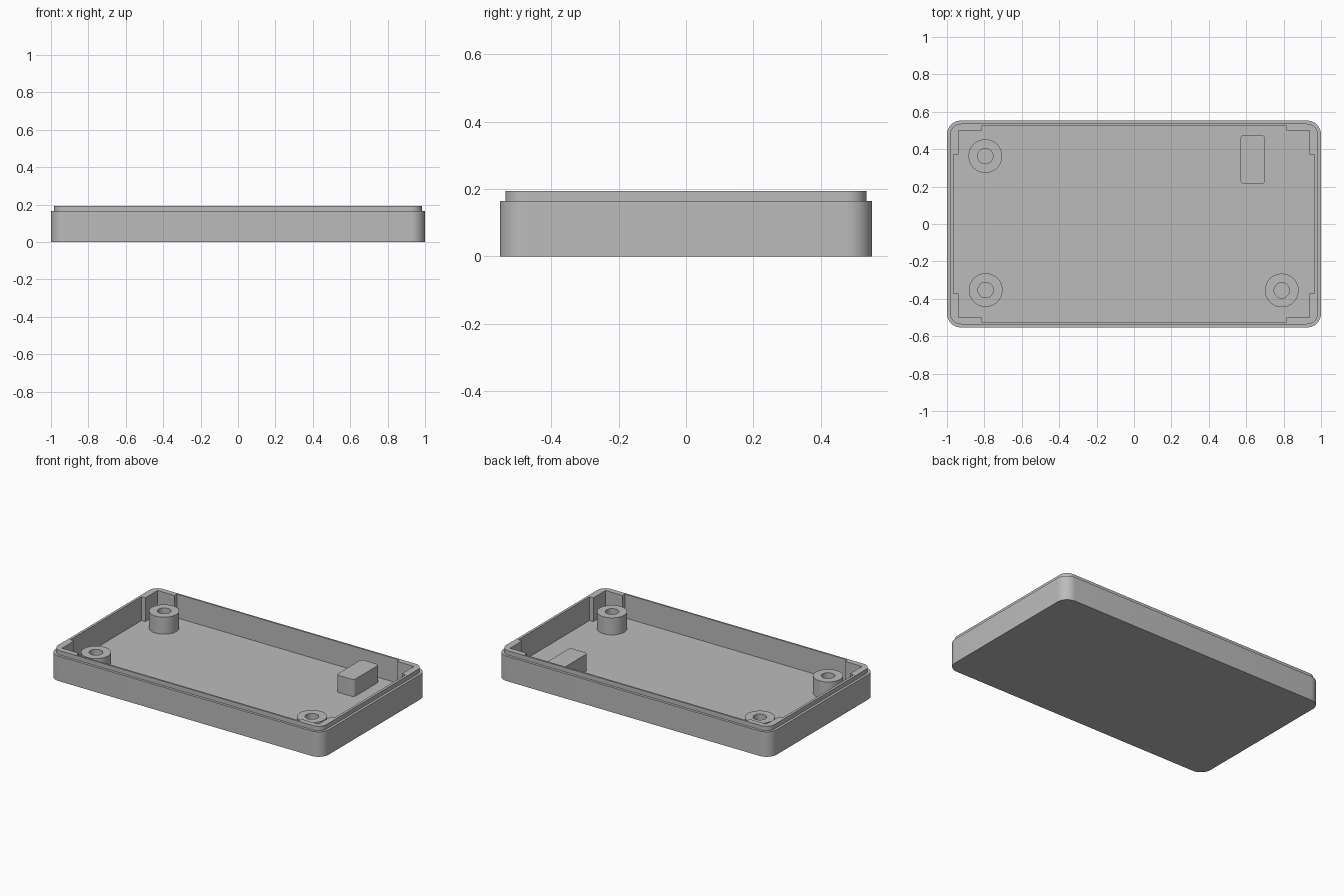
import bpy
import bmesh
from math import sin, cos, pi, radians

cube = bpy.data.objects.get("Cube")
if cube:
    bpy.data.objects.remove(cube, do_unlink=True)

grey = bpy.data.materials.new("plain grey")
grey.use_nodes = True
grey.diffuse_color = (0.5, 0.5, 0.5, 1)
grey.node_tree.nodes["Principled BSDF"].inputs["Base Color"].default_value = (0.5, 0.5, 0.5, 1)

FLOOR, SHOULDER, RIM, POST_TOP = 0.037, 0.165, 0.194, 0.15


def rounded_rect(hx, hy, r, steps=10):
    """Outline of a rectangle with arcs at its corners."""
    pts = []
    for k, (sx, sy) in enumerate([(1, 1), (-1, 1), (-1, -1), (1, -1)]):
        for i in range(steps + 1):
            a = (k + i / steps) * pi / 2
            pts.append((sx * (hx - r) + r * cos(a), sy * (hy - r) + r * sin(a)))
    return pts


def circle(r, n=48):
    return [(r * cos(2 * pi * i / n), r * sin(2 * pi * i / n)) for i in range(n)]


def loft(name, layers, at=(0, 0)):
    """Join (outline, z) layers into a closed solid, capped at both ends."""
    bm = bmesh.new()
    rings = [[bm.verts.new((x + at[0], y + at[1], z)) for x, y in outline]
             for outline, z in layers]
    for low, high in zip(rings, rings[1:]):
        for i in range(len(low)):
            j = (i + 1) % len(low)
            bm.faces.new((low[i], low[j], high[j], high[i]))
    bm.faces.new(rings[0][::-1])
    bm.faces.new(rings[-1])
    bmesh.ops.recalc_face_normals(bm, faces=bm.faces)
    mesh = bpy.data.meshes.new(name)
    bm.to_mesh(mesh)
    bm.free()
    mesh.materials.append(grey)
    obj = bpy.data.objects.new(name, mesh)
    bpy.context.collection.objects.link(obj)
    return obj


def select_only(obj):
    bpy.ops.object.select_all(action="DESELECT")
    obj.select_set(True)
    bpy.context.view_layer.objects.active = obj


# Case body with a stepped lip around the rim
outer = rounded_rect(1.0, 0.553, 0.075)
lip = rounded_rect(0.983, 0.536, 0.058)
case = loft("case_tray", [(outer, 0), (outer, SHOULDER), (lip, SHOULDER), (lip, RIM)])

# Cavity outline: stepped at each corner, leaving thicker corner blocks
quarter = [(0.966, 0.372), (0.939, 0.372), (0.939, 0.5), (0.815, 0.5), (0.815, 0.524)]
cavity = []
for sx, sy in [(1, 1), (-1, 1), (-1, -1), (1, -1)]:
    corner = quarter if sx * sy > 0 else quarter[::-1]
    cavity += [(sx * x, sy * y) for x, y in corner]
cutter = loft("cavity_cutter", [(cavity, FLOOR), (cavity, RIM + 0.1)])
cutter.hide_render = True

cut = case.modifiers.new("cavity", "BOOLEAN")
cut.operation = "DIFFERENCE"
cut.solver = "EXACT"
cut.object = cutter
select_only(case)
bpy.ops.object.modifier_apply(modifier=cut.name)
bpy.data.objects.remove(cutter, do_unlink=True)

# Hollow screw posts
parts = [case]
posts = {"back_right_post": (-0.795, 0.363),
         "front_right_post": (-0.793, -0.353),
         "front_left_post": (0.79, -0.355)}
wall, hole = circle(0.09), circle(0.041)
for name, spot in posts.items():
    parts.append(loft(name, [(wall, FLOOR - 0.01), (wall, POST_TOP),
                             (hole, POST_TOP), (hole, FLOOR)], spot))

# Support block in the back left corner
block = rounded_rect(0.065, 0.132, 0.02, 6)
parts.append(loft("support_block", [(block, FLOOR - 0.01), (block, POST_TOP)], (0.635, 0.345)))

for part in parts:
    select_only(part)
    bpy.ops.object.shade_smooth_by_angle(angle=radians(30))
